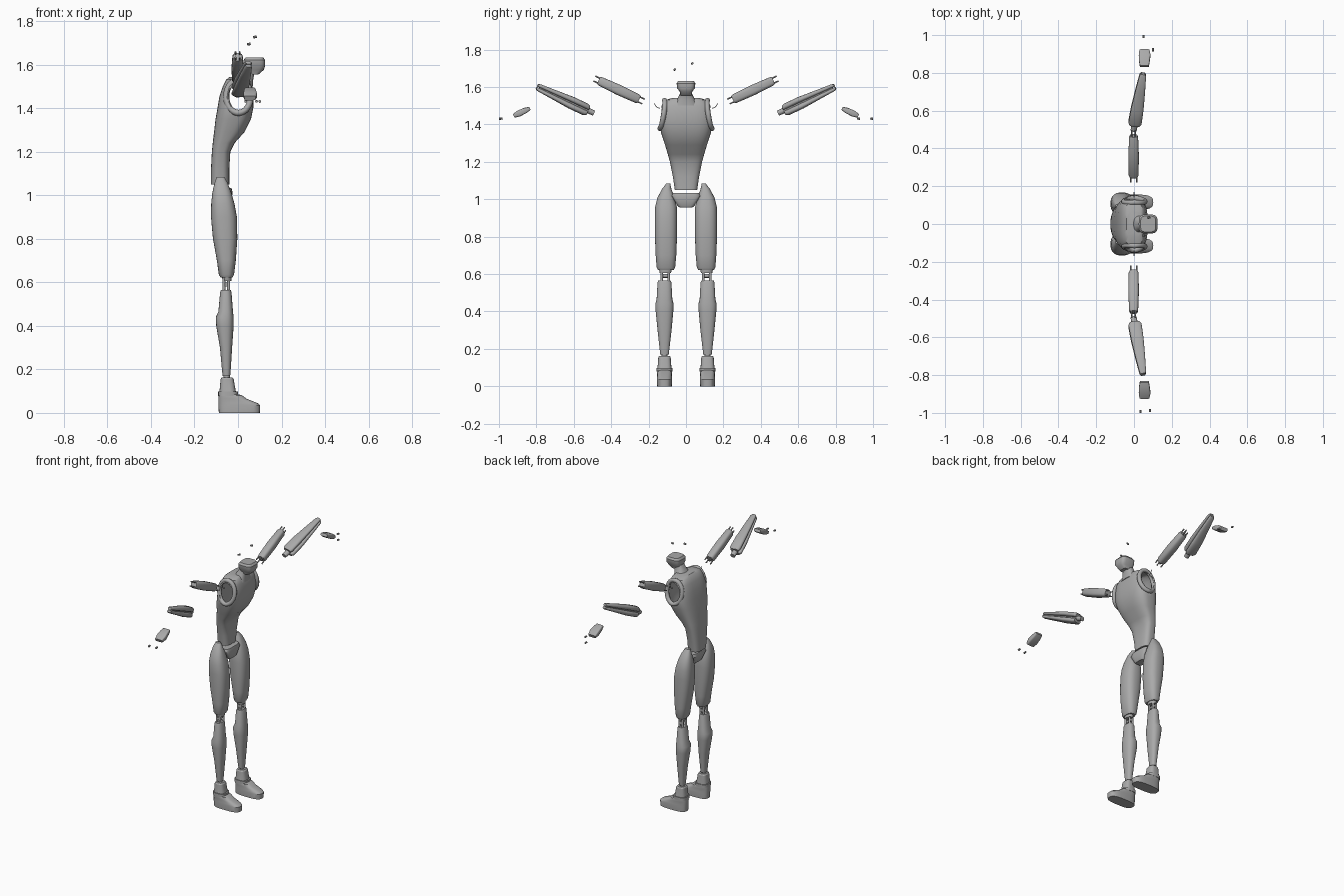
import bpy, bmesh, math
from mathutils import Vector, Matrix

cube = bpy.data.objects.get("Cube")
if cube:
    bpy.data.objects.remove(cube)

grey = bpy.data.materials.new("plain_grey")
grey.use_nodes = True
grey.diffuse_color = (0.4, 0.4, 0.4, 1)
grey.node_tree.nodes["Principled BSDF"].inputs["Base Color"].default_value = (0.4, 0.4, 0.4, 1)


def finish(name, bm, mirror=False, matrix=None, angle=35):
    """Turn a bmesh into a shaded object, optionally mirrored to the other side."""
    if matrix:
        bm.transform(matrix)
    bmesh.ops.recalc_face_normals(bm, faces=bm.faces)
    mesh = bpy.data.meshes.new(name)
    bm.to_mesh(mesh)
    bm.free()
    mesh.materials.append(grey)
    ob = bpy.data.objects.new(name, mesh)
    bpy.context.collection.objects.link(ob)
    bpy.ops.object.select_all(action='DESELECT')
    ob.select_set(True)
    bpy.context.view_layer.objects.active = ob
    bpy.ops.object.shade_smooth_by_angle(angle=math.radians(angle))
    if mirror:
        mod = ob.modifiers.new("Mirror", 'MIRROR')
        mod.use_axis = (False, True, False)
    return ob


def spow(v, p):
    return math.copysign(abs(v) ** p, v)


def loft(name, rings, power=2, sides=32, mirror=False, matrix=None, angle=35):
    """Skin rounded rings given as (z, x_min, x_max, y_min, y_max)."""
    bm = bmesh.new()
    loops = []
    for z, x0, x1, y0, y1 in rings:
        loop = []
        for i in range(sides):
            a = 2 * math.pi * i / sides
            loop.append(bm.verts.new((
                (x0 + x1) / 2 + (x1 - x0) / 2 * spow(math.cos(a), 2 / power),
                (y0 + y1) / 2 + (y1 - y0) / 2 * spow(math.sin(a), 2 / power), z)))
        loops.append(loop)
    for lo, hi in zip(loops, loops[1:]):
        for i in range(sides):
            j = (i + 1) % sides
            bm.faces.new((lo[i], lo[j], hi[j], hi[i]))
    bm.faces.new(loops[0])
    bm.faces.new(loops[-1])
    return finish(name, bm, mirror, matrix, angle)


def rod(name, a, b, r, mirror=False, sides=12):
    a, b = Vector(a), Vector(b)
    return loft(name, [(0, -r, r, -r, r), ((b - a).length, -r, r, -r, r)],
                sides=sides, mirror=mirror, matrix=along(a, b))


def along(a, b):
    """Matrix whose z axis runs from a to b while x stays close to world x."""
    a, b = Vector(a), Vector(b)
    z = (b - a).normalized()
    y = z.cross(Vector((1, 0, 0))).normalized()
    x = y.cross(z)
    m = Matrix((x, y, z)).transposed().to_4x4()
    m.translation = a
    return m


def sym(rings):
    return [(z, x0, x1, -h, h) for z, x0, x1, h in rings]


# Hollow torso with open armholes
torso = loft("torso", sym([
    (1.05, -.125, -.04, .06), (1.12, -.124, -.04, .07), (1.2, -.12, -.035, .086),
    (1.24, -.116, -.015, .097), (1.29, -.11, .03, .112), (1.35, -.103, .06, .132),
    (1.4, -.094, .07, .142), (1.45, -.086, .072, .14), (1.5, -.07, .065, .132),
    (1.53, -.055, .055, .112), (1.542, -.04, .045, .07)]), power=3, sides=48)
shell = torso.modifiers.new("Shell", 'SOLIDIFY')
shell.thickness = .008
hole = loft("armhole_cutter", [(-.3, -.045, .05, -.062, .062), (.3, -.045, .05, -.062, .062)],
            matrix=Matrix.Translation((0, 0, 1.45)) @ Matrix.Rotation(math.pi / 2, 4, 'X'))
hole.hide_render = True
hole.hide_set(True)
cut = torso.modifiers.new("Armholes", 'BOOLEAN')
cut.object = hole
cut.solver = 'EXACT'


def ring_tube(name, point, r, steps=40, sides=8):
    """Closed tube around the path given by point(angle), lying near the xz plane."""
    bm = bmesh.new()
    grid = []
    for i in range(steps):
        a = 2 * math.pi * i / steps
        out = Vector((math.cos(a), 0, math.sin(a)))
        grid.append([bm.verts.new(point(a) + out * r * math.cos(t) + Vector((0, r * math.sin(t), 0)))
                     for t in (2 * math.pi * k / sides for k in range(sides))])
    for i in range(steps):
        p, q = grid[i], grid[(i + 1) % steps]
        for k in range(sides):
            m = (k + 1) % sides
            bm.faces.new((p[k], p[m], q[m], q[k]))
    return finish(name, bm, True, angle=60)


# Raised rim around each armhole, flaring out at the bottom
ring_tube("armhole_rim", lambda a: Vector((
    .002 + .056 * math.cos(a), .127 - .012 * math.sin(a) - .008 * abs(math.cos(a)),
    1.453 + .075 * math.sin(a))), .014)

# Neck and partial head
loft("neck", sym([(1.5, -.03, .07, .07), (1.53, -.01, .07, .05),
                  (1.56, .01, .075, .034), (1.585, .025, .085, .03)]), power=2.5)
loft("head_base", sym([(1.555, .03, .095, .028), (1.575, .03, .118, .034),
                       (1.595, .025, .125, .048), (1.62, .025, .125, .05),
                       (1.633, .035, .115, .042)]), power=4, sides=24)

# Pelvis
loft("pelvis", sym([(.957, -.085, -.035, .036), (.965, -.095, -.03, .045),
                    (1.015, -.11, -.025, .078), (1.033, -.105, -.03, .07)]), power=4, sides=24)

# Legs
loft("thigh", [
    (.622, -.08, -.025, .065, .15), (.635, -.088, -.018, .058, .157),
    (.7, -.097, -.01, .052, .162), (.8, -.115, -.003, .048, .166),
    (.9, -.124, -.005, .047, .167), (.96, -.123, -.016, .049, .165),
    (1.01, -.118, -.03, .062, .152), (1.055, -.108, -.047, .078, .128),
    (1.083, -.098, -.062, .084, .106)], power=2.5, mirror=True)
loft("knee_cup", [(.605, -.07, -.03, .08, .14), (.63, -.075, -.028, .075, .145)], mirror=True)
for y in (.093, .13):
    for x in (-.065, -.043):
        rod("knee_rod", (x, y, .54), (x, y, .64), .007, True)
rod("knee_axle", (-.054, .088, .59), (-.054, .135, .59), .01, True)
loft("shin", [
    (.17, -.07, -.036, .092, .138), (.19, -.073, -.034, .09, .14),
    (.3, -.083, -.027, .077, .152), (.4, -.1, -.02, .068, .162),
    (.44, -.102, -.02, .066, .164), (.465, -.09, -.023, .073, .157),
    (.555, -.082, -.03, .078, .152), (.565, -.078, -.034, .082, .148)], power=2.4, mirror=True)
rod("ankle", (-.052, .115, .14), (-.052, .115, .18), .015, True)
loft("foot", [(z, x0, x1, .115 - h, .115 + h) for z, x0, x1, h in (
    (0, -.088, .1, .039), (.035, -.09, .102, .041), (.045, -.09, .09, .04),
    (.065, -.09, .04, .039), (.08, -.088, .02, .04), (.088, -.086, -.008, .038),
    (.155, -.08, -.02, .033), (.163, -.074, -.026, .028))], power=3, mirror=True, angle=25)
loft("foot_strap", [(z, -.091, .0, .073, .157) for z in (.078, .098)], power=3, mirror=True)

# Upper arms with four prongs at each end
arm = along((-.002, .25, 1.533), (-.002, .468, 1.635))
length = .24
loft("upper_arm", sym([(0, -.021, .021, .02), (.01, -.026, .026, .025), (.12, -.028, .028, .028),
                       (.23, -.024, .024, .024), (length, -.02, .02, .02)]),
     power=3, mirror=True, matrix=arm)
for x in (-.016, .016):
    for y in (-.014, .014):
        rod("arm_prong", arm @ Vector((x, y, -.025)), arm @ Vector((x, y, .02)), .004, True, 8)
        rod("elbow_prong", arm @ Vector((x * .6, y, .22)), arm @ Vector((x * .6, y, .265)), .004, True, 8)

# Thin shoulder wire
wire = [Vector((0, .14 + .028 * math.sin(t), 1.517 - .03 * math.cos(t)))
        for t in (.3 * k for k in range(6))]
for p, q in zip(wire, wire[1:]):
    rod("shoulder_wire", p, q, .002, True, 6)

# Forearms: two long shells over an inner core
fore = along((.003, .525, 1.475), (.048, .797, 1.602))
loft("forearm_core", sym([(-.035, -.016, .016, .014), (.02, -.018, .018, .016),
                          (.29, -.011, .011, .012)]), mirror=True, matrix=fore)
for low, high in ((.003, .034), (-.033, -.002)):
    loft("forearm_shell", [(z, -w, w, low * k, high * k) for z, w, k in (
        (0, .027, .8), (.015, .035, 1), (.1, .033, 1), (.2, .026, .78),
        (.29, .018, .6), (.303, .013, .45))], power=2.6, mirror=True, matrix=fore)

# Palms and loose finger pieces
palm = along((.055, .835, 1.486), (.055, .922, 1.445)) @ Matrix.Rotation(math.pi, 4, 'Z')
loft("palm", sym([(0, -.024, .024, .009), (.025, -.028, .028, .015),
                  (.065, -.033, .03, .017), (.095, -.026, .026, .011)]),
     power=5, sides=24, mirror=True, matrix=palm)
for x, y in ((.05, .985), (.1, .915), (.035, -.985), (.085, -.98)):
    s = math.copysign(1, y)
    rod("finger_piece", (x, y, 1.432), (x, y + s * .015, 1.43), .006, sides=8)

# Small floating pieces above the head
for x, y, z in ((.078, .032, 1.725), (.05, -.062, 1.692)):
    rod("loose_piece", (x - .007, y, z), (x + .007, y + .003, z + .003), .006, sides=8)
